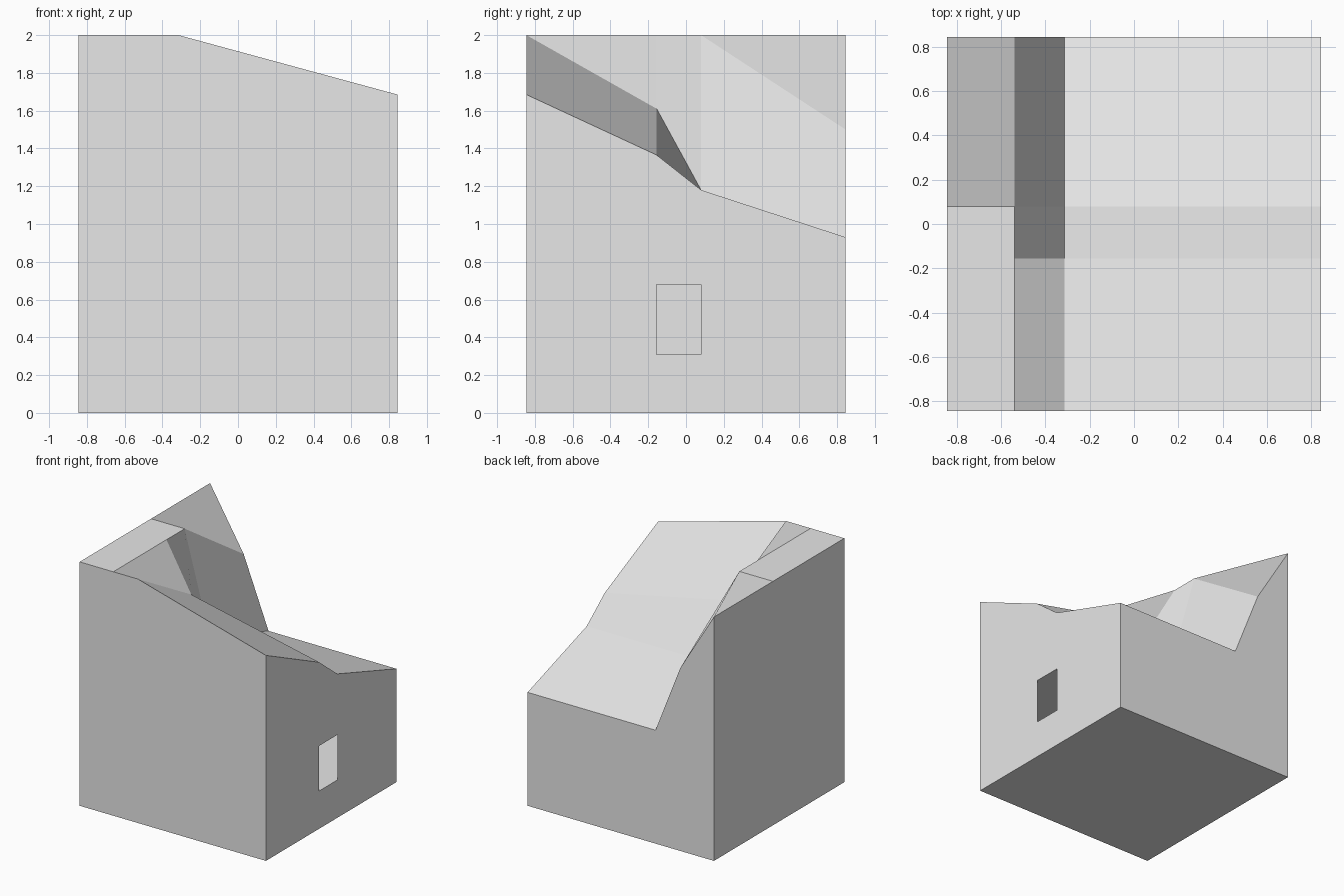
import bpy
import bmesh
from mathutils import Matrix

cube = bpy.data.objects.get("Cube")
if cube:
    bpy.data.objects.remove(cube, do_unlink=True)

# One plain grey material
grey = bpy.data.materials.new("light_grey")
grey.use_nodes = True
colour = (0.8, 0.8, 0.8, 1)
grey.diffuse_color = colour
grey.node_tree.nodes["Principled BSDF"].inputs["Base Color"].default_value = colour


def add_object(name, bm):
    mesh = bpy.data.meshes.new(name)
    bm.to_mesh(mesh)
    bm.free()
    mesh.materials.append(grey)
    obj = bpy.data.objects.new(name, mesh)
    bpy.context.collection.objects.link(obj)
    return obj


# Roof heights on a grid: one row for each x, one column for each y
HALF = 0.845
XS = (-HALF, -0.54, -0.315, HALF)
YS = (-HALF, -0.155, 0.08, HALF)
HEIGHTS = ((2, 2, 2, 2),
           (2, 2, 2, 1.5),
           (2, 1.61, 1.18, 0.93),
           (1.685, 1.365, 1.18, 0.93))
SILL, LINTEL = 0.31, 0.68
LAST = len(XS) - 1

bm = bmesh.new()
roof = [[bm.verts.new((x, y, z)) for y, z in zip(YS, row)]
        for x, row in zip(XS, HEIGHTS)]


def level(vert, z):
    return bm.verts.new((vert.co.x, vert.co.y, z))


# Roof panels
for i in range(LAST):
    for j in range(LAST):
        bm.faces.new((roof[i + 1][j], roof[i + 1][j + 1], roof[i][j + 1], roof[i][j]))

# Front, back and right walls, each one face down to the ground
base = {(i, j): level(roof[i][j], 0) for i in (0, LAST) for j in (0, LAST)}
front = [roof[i][0] for i in range(LAST + 1)]
back = [roof[i][LAST] for i in range(LAST, -1, -1)]
side = [roof[0][j] for j in range(LAST, -1, -1)]
bm.faces.new([base[LAST, 0]] + front[::-1] + [base[0, 0]])
bm.faces.new([base[0, LAST]] + back[::-1] + [base[LAST, LAST]])
bm.faces.new([base[0, 0]] + side[::-1] + [base[0, LAST]])
bm.faces.new((base[0, 0], base[0, LAST], base[LAST, LAST], base[LAST, 0]))

# Left wall in three bays, with a window opening in the middle one
for j in range(LAST):
    a, b = roof[LAST][j], roof[LAST][j + 1]
    if j == 1:
        bm.faces.new((level(a, 0), level(b, 0), level(b, SILL), level(a, SILL)))
        bm.faces.new((level(a, LINTEL), level(b, LINTEL), b, a))
    else:
        bm.faces.new((level(a, 0), level(b, 0), b, a))
bmesh.ops.remove_doubles(bm, verts=bm.verts[:], dist=0.0001)
add_object("house_body", bm)

# Low room behind the window, open towards the wall and facing inwards
bm = bmesh.new()
x_back, depth, width = -0.6, HALF + 0.6, 1.64
bmesh.ops.create_cube(
    bm, size=1,
    matrix=Matrix.Translation((x_back + depth / 2, 0, (SILL + LINTEL) / 2))
    @ Matrix.Diagonal((depth, width, LINTEL - SILL, 1)))
opening = [f for f in bm.faces if f.normal.x > 0.9]
bmesh.ops.delete(bm, geom=opening, context='FACES')
bmesh.ops.reverse_faces(bm, faces=bm.faces[:])
add_object("window_room", bm)
